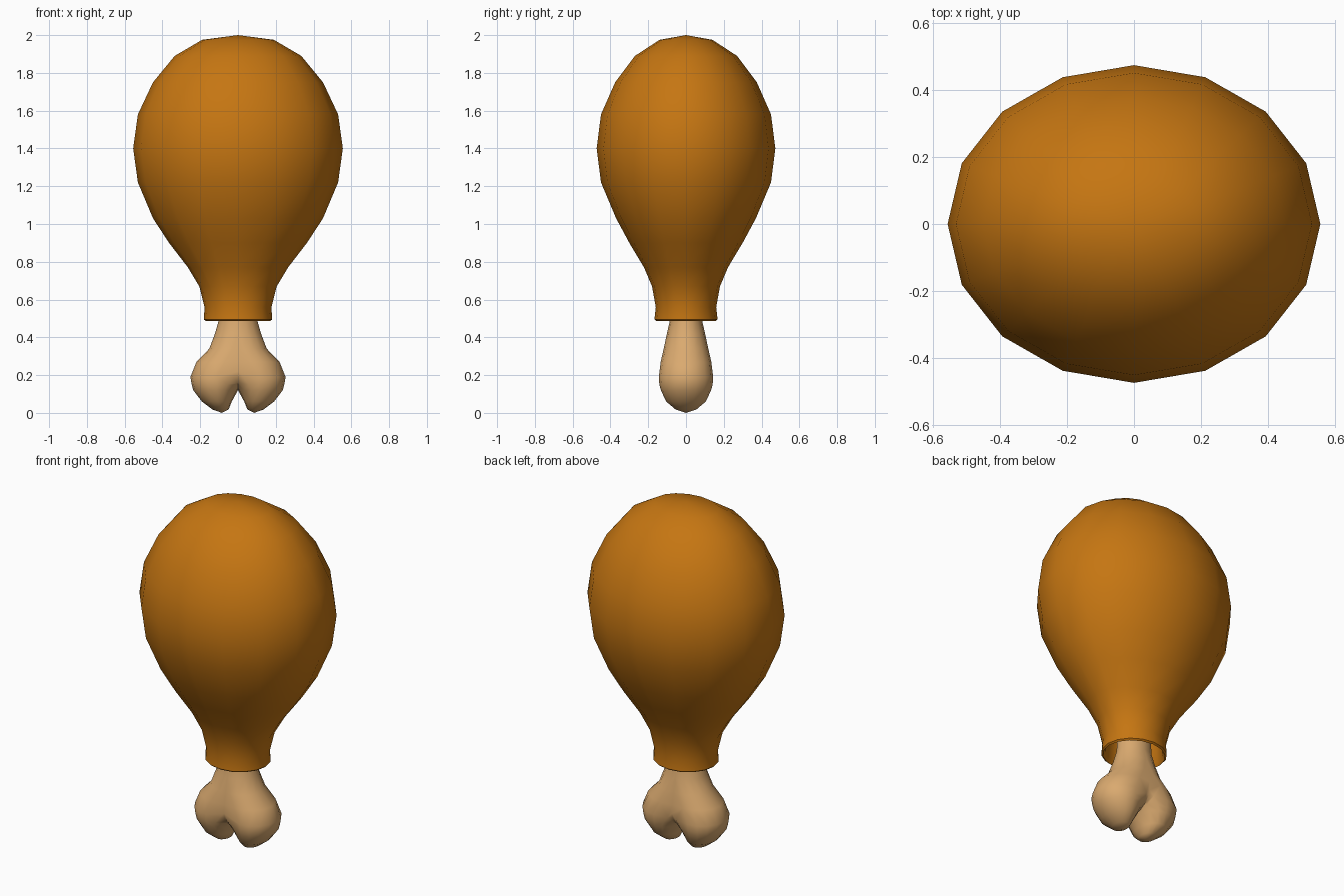
import bpy, bmesh, math

if "Cube" in bpy.data.objects:
    bpy.data.objects.remove(bpy.data.objects["Cube"])

SIDES = 16


def material(name, rgb):
    m = bpy.data.materials.new(name)
    m.diffuse_color = (*rgb, 1)
    m.use_nodes = True
    m.node_tree.nodes["Principled BSDF"].inputs["Base Color"].default_value = m.diffuse_color
    return m


def loft(bm, rings):
    """Skin rings of (z, centre x, outer rx, inner rx, ry); a zero radius makes a tip."""
    loops = []
    for z, cx, rx, rin, ry in rings:
        if rx == 0:
            loops.append([bm.verts.new((cx, 0, z))])
            continue
        loop = []
        for i in range(SIDES):
            a = 2 * math.pi * i / SIDES
            c = math.cos(a)
            loop.append(bm.verts.new((cx + c * (rx if c > 0 else rin), ry * math.sin(a), z)))
        loops.append(loop)
    for lo, hi in zip(loops, loops[1:]):
        for i in range(SIDES):
            j = (i + 1) % SIDES
            if len(lo) == 1:
                bm.faces.new((lo[0], hi[j], hi[i]))
            elif len(hi) == 1:
                bm.faces.new((lo[i], lo[j], hi[0]))
            else:
                bm.faces.new((lo[i], lo[j], hi[j], hi[i]))


def finish(bm, name, mat, angle):
    bmesh.ops.recalc_face_normals(bm, faces=bm.faces)
    me = bpy.data.meshes.new(name)
    bm.to_mesh(me)
    bm.free()
    ob = bpy.data.objects.new(name, me)
    bpy.context.collection.objects.link(ob)
    me.materials.append(mat)
    bpy.ops.object.select_all(action='DESELECT')
    ob.select_set(True)
    bpy.context.view_layer.objects.active = ob
    bpy.ops.object.shade_smooth_by_angle(angle=math.radians(angle))
    return ob


# Meat: oval teardrop with a hollow, turned-in cuff around the bone
meat_profile = [  # z, rx, ry
    (0.66, 0, 0), (0.65, 0.15, 0.135), (0.51, 0.16, 0.145),
    (0.487, 0.172, 0.157), (0.495, 0.181, 0.167), (0.56, 0.177, 0.16),
    (0.67, 0.205, 0.18), (0.77, 0.265, 0.222), (0.90, 0.365, 0.30),
    (1.03, 0.45, 0.37), (1.22, 0.53, 0.45), (1.40, 0.555, 0.473),
    (1.58, 0.53, 0.45), (1.75, 0.45, 0.375), (1.89, 0.335, 0.27),
    (1.975, 0.19, 0.14), (2.0, 0, 0)]
bm = bmesh.new()
loft(bm, [(z, 0, rx, rx, ry) for z, rx, ry in meat_profile])
finish(bm, "meat", material("roast orange brown", (0.56, 0.18, 0.006)), 50)

# Bone: one half with its knuckle, cut at the middle and mirrored
bone_rings = [
    (0.0, 0.085, 0, 0, 0), (0.018, 0.09, 0.045, 0.04, 0.055),
    (0.06, 0.108, 0.083, 0.075, 0.105), (0.12, 0.112, 0.125, 0.112, 0.133),
    (0.15, 0.11, 0.135, 0.14, 0.141), (0.19, 0.11, 0.142, 0.22, 0.144),
    (0.27, 0.07, 0.15, 0.30, 0.134), (0.34, 0.03, 0.122, 0.2, 0.118),
    (0.42, 0.005, 0.117, 0.117, 0.101), (0.49, 0, 0.102, 0.102, 0.085),
    (0.64, 0, 0.09, 0.09, 0.08), (0.65, 0, 0, 0, 0)]
bm = bmesh.new()
loft(bm, bone_rings)
bmesh.ops.bisect_plane(bm, geom=bm.verts[:] + bm.edges[:] + bm.faces[:], dist=1e-4,
                       plane_co=(0, 0, 0), plane_no=(1, 0, 0), clear_inner=True)
bmesh.ops.mirror(bm, geom=bm.verts[:] + bm.edges[:] + bm.faces[:], axis='X', merge_dist=1e-4)
finish(bm, "bone", material("bone tan", (0.70, 0.40, 0.16)), 60)
